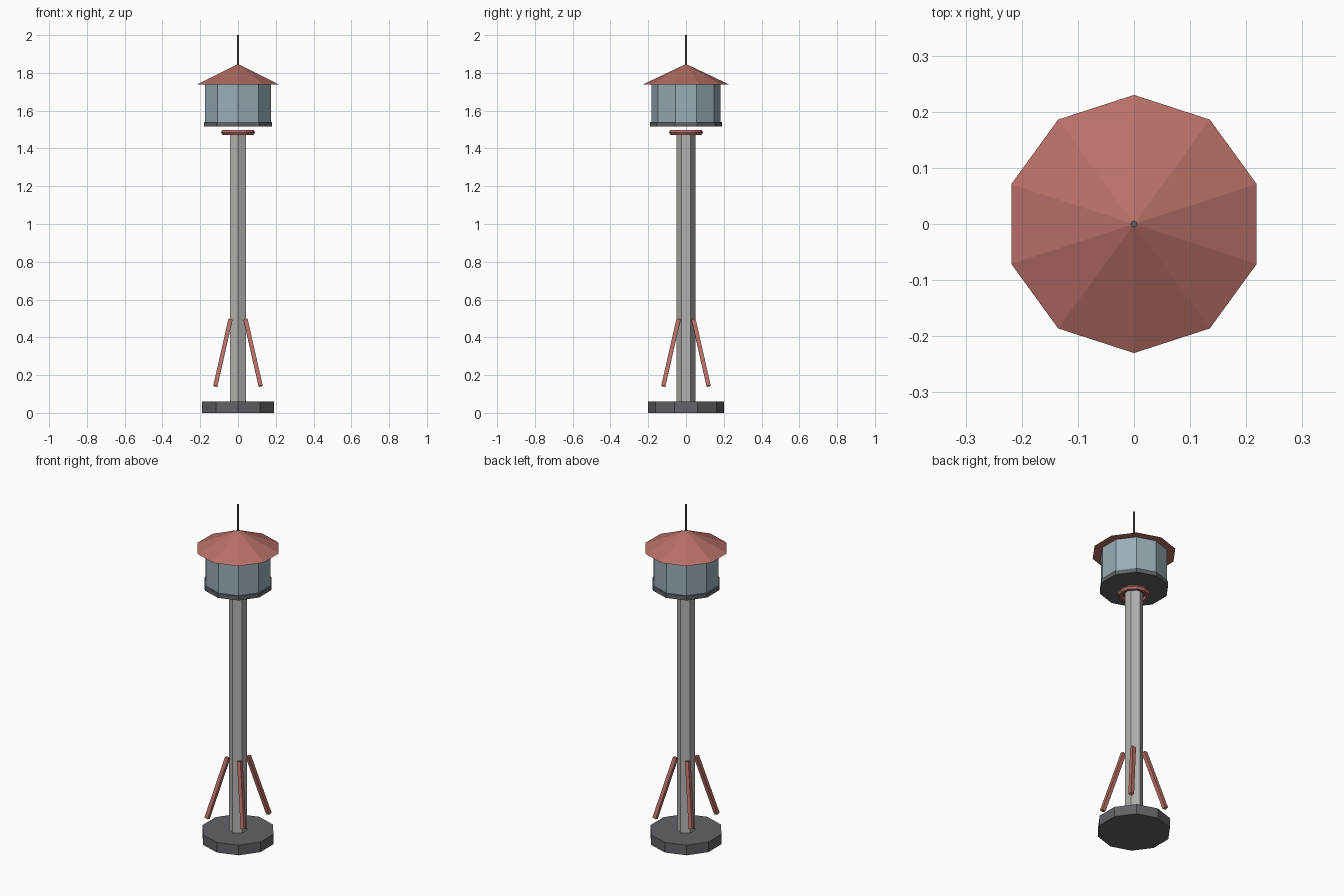
import bpy, math
from mathutils import Vector

if "Cube" in bpy.data.objects:
    bpy.data.objects.remove(bpy.data.objects["Cube"])


def material(name, rgb):
    m = bpy.data.materials.new(name)
    m.diffuse_color = (*rgb, 1)
    m.use_nodes = True
    m.node_tree.nodes["Principled BSDF"].inputs["Base Color"].default_value = m.diffuse_color
    return m


RED = material("red_paint", (0.48, 0.16, 0.14))
GLASS = material("blue_glass", (0.32, 0.42, 0.47))
DARK = material("dark_grey", (0.12, 0.125, 0.135))
CONCRETE = material("concrete", (0.45, 0.45, 0.43))


def finish(name, mat):
    ob = bpy.context.object
    ob.name = name
    ob.data.materials.append(mat)
    return ob


def prism(name, sides, r1, r2, z0, z1, mat):
    """Upright prism or cone between two heights, one corner on the y axis."""
    bpy.ops.mesh.primitive_cone_add(vertices=sides, radius1=r1, radius2=r2,
                                    depth=z1 - z0, location=(0, 0, (z0 + z1) / 2))
    return finish(name, mat)


# Base and column
prism("base", 10, 0.20, 0.20, 0, 0.06, DARK)
prism("column", 6, 0.05, 0.05, 0.055, 1.49, CONCRETE)

# Collar ring below the cabin
bpy.ops.mesh.primitive_torus_add(major_radius=0.075, minor_radius=0.015,
                                 major_segments=12, minor_segments=6,
                                 location=(0, 0, 1.485))
finish("collar_ring", RED)

# Cabin, roof and mast
prism("cabin_floor", 10, 0.19, 0.19, 1.515, 1.54, DARK)
prism("cabin", 10, 0.183, 0.183, 1.538, 1.74, GLASS)
prism("roof", 10, 0.23, 0, 1.738, 1.847, RED)
prism("antenna", 8, 0.006, 0.006, 1.82, 2.0, DARK)

# Four diagonal struts leaning on the column
for sx in (-1, 1):
    for sy in (-1, 1):
        top = Vector((0.04 * sx, 0.04 * sy, 0.495))
        foot = Vector((0.12 * sx, 0.12 * sy, 0.142))
        axis = top - foot
        bpy.ops.mesh.primitive_cube_add(
            size=1, location=(top + foot) / 2,
            rotation=Vector((0, 0, 1)).rotation_difference(axis).to_euler())
        strut = finish("strut_%s_%s" % ("back" if sy > 0 else "front",
                                        "right" if sx > 0 else "left"), RED)
        strut.scale = (0.022, 0.022, axis.length)
